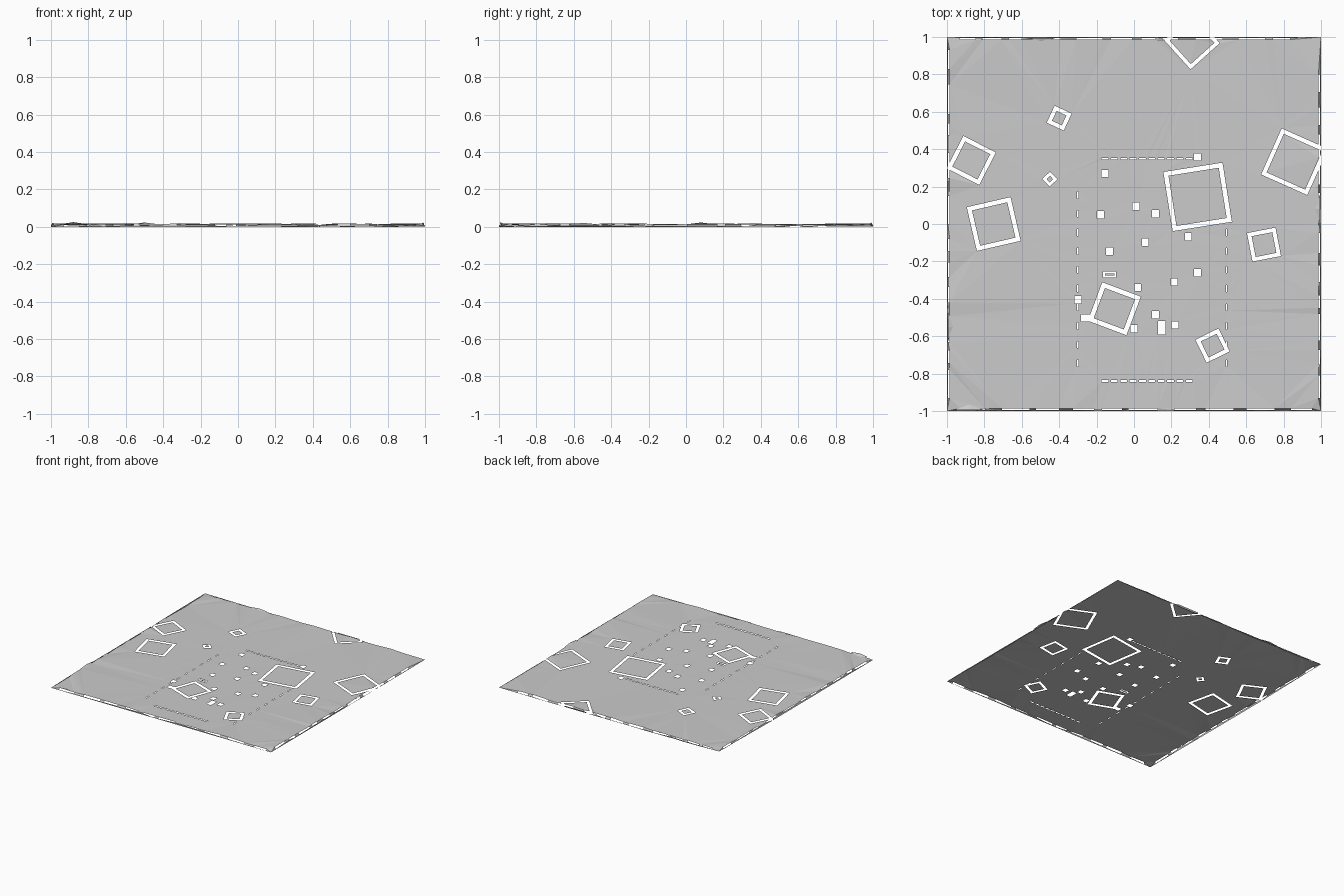
import bpy, random
from math import cos, sin, radians
from mathutils import Vector
from mathutils.geometry import delaunay_2d_cdt

if "Cube" in bpy.data.objects:
    bpy.data.objects.remove(bpy.data.objects["Cube"])

random.seed(4)
BASE = 0.013


def rect(x, y, w, h, deg=0):
    """Centre, size and turn of a rectangle."""
    return (x, y, w, h, radians(deg))


def corners(r):
    x, y, w, h, a = r
    return [Vector((x + u * w / 2 * cos(a) - v * h / 2 * sin(a),
                    y + u * w / 2 * sin(a) + v * h / 2 * cos(a)))
            for u, v in ((-1, -1), (1, -1), (1, 1), (-1, 1))]


def inside(p, r):
    x, y, w, h, a = r
    dx, dy = p.x - x, p.y - y
    return (abs(dx * cos(a) + dy * sin(a)) < w / 2
            and abs(dy * cos(a) - dx * sin(a)) < h / 2)


# square ring gaps: x, y, side, turn, gap width
rings = [(rect(x, y, s, s, d), rect(x, y, s - 2 * t, s - 2 * t, d))
         for x, y, s, d, t in (
    (-.87, .34, .195, -27, .022), (-.75, 0, .24, 13, .023),
    (-.45, .24, .057, 43, .016), (-.40, .566, .10, -25, .021),
    (.31, .975, .21, 42, .02), (.858, .333, .27, -24, .022),
    (.34, .145, .32, 9, .024), (.695, -.11, .155, 11, .021),
    (.42, -.65, .137, 26, .021), (-.105, -.453, .22, -20.5, .024))]
rings.append((rect(-.13, -.27, .07, .03), rect(-.13, -.27, .05, .012)))

# small block openings
holes = [rect(x, y, .037, .039) for x, y in (
    (.34, .358), (-.155, .27), (-.178, .05), (.01, .095), (.115, .055),
    (.29, -.068), (.06, -.097), (-.13, -.145), (.34, -.26), (.215, -.31),
    (.02, -.34), (-.30, -.405), (.115, -.485), (0, -.56), (.22, -.54))]
holes += [rect(.148, -.555, .04, .072), rect(-.258, -.502, .05, .036)]

# dashed line slots
for i in range(10):
    holes.append(rect(-.155 + i * .05, .35, .036, .008))
    holes.append(rect(-.155 + i * .05, -.84, .036, .01))
    holes.append(rect(-.30, .155 - i * .1, .007, .036))
    if i > 1:
        holes.append(rect(.495, .155 - i * .1, .007, .036))

# broken slots around the border
for side in range(4):
    t = -.93
    while t < .85:
        n = random.uniform(.06, .16)
        m, s = t + n / 2, (-1 if side % 2 else 1)
        holes.append(rect(m, s * .99, n, .009) if side < 2
                     else rect(s * .99, m, .009, n))
        t += n + random.uniform(.03, .1)

# one flat triangulation of all outlines
pts, edges = [], []
outlines = [rect(0, 0, 2, 2)] + holes + [r for pair in rings for r in pair]
for r in outlines:
    k = len(pts)
    pts += corners(r)
    edges += [(k + i, k + (i + 1) % 4) for i in range(4)]
flat, _, faces, *_ = delaunay_2d_cdt(pts, edges, [], 0, 1e-5)


# heights: level middle, wavy rim, lower outermost strip
def height(p):
    d = max(abs(p.x), abs(p.y))
    if d > .992:
        return random.choice((0, .002, .004, .012))
    if d > .98:
        return BASE + random.uniform(-.003, .006)
    return BASE + random.uniform(-.0006, .0006)


verts = [(p.x, p.y, height(p)) for p in flat]
ground, islands = [], []
for f in faces:
    c = sum((flat[i] for i in f), Vector((0, 0))) / len(f)
    if max(abs(c.x), abs(c.y)) > 1 or any(inside(c, h) for h in holes):
        continue
    if any(inside(c, o) and not inside(c, i) for o, i in rings):
        continue
    (islands if any(inside(c, i) for _, i in rings) else ground).append(f)


def sheet(name, polys):
    used = sorted({i for f in polys for i in f})
    idx = {v: n for n, v in enumerate(used)}
    me = bpy.data.meshes.new(name)
    me.from_pydata([verts[i] for i in used], [],
                   [[idx[i] for i in f] for f in polys])
    me.update()
    ob = bpy.data.objects.new(name, me)
    bpy.context.collection.objects.link(ob)
    return ob


# ground sheet and the patches inside the ring gaps
sheet("ground_sheet", ground)
sheet("ring_patches", islands)

# low mounds along the rim
for n, (x, y, z) in enumerate(((-.88, -.995, .025), (-.5, .995, .023),
                               (.995, .08, .023), (-.995, -.55, .021))):
    ux, uy = (.08, 0) if abs(y) > .9 else (0, .08)
    ix, iy = (0, -.03 * y) if ux else (-.03 * x, 0)
    me = bpy.data.meshes.new("rim_mound")
    me.from_pydata([(x - ux, y - uy, BASE), (x + ux, y + uy, BASE),
                    (x, y, z), (x + ix, y + iy, BASE)], [],
                   [(0, 3, 2), (3, 1, 2)] if (y < -.9 or x > .9) is False
                   else [(0, 2, 3), (3, 2, 1)])
    me.update()
    if me.polygons[0].normal.z < 0:
        me.flip_normals()
    bpy.context.collection.objects.link(
        bpy.data.objects.new("rim_mound_%d" % (n + 1), me))
